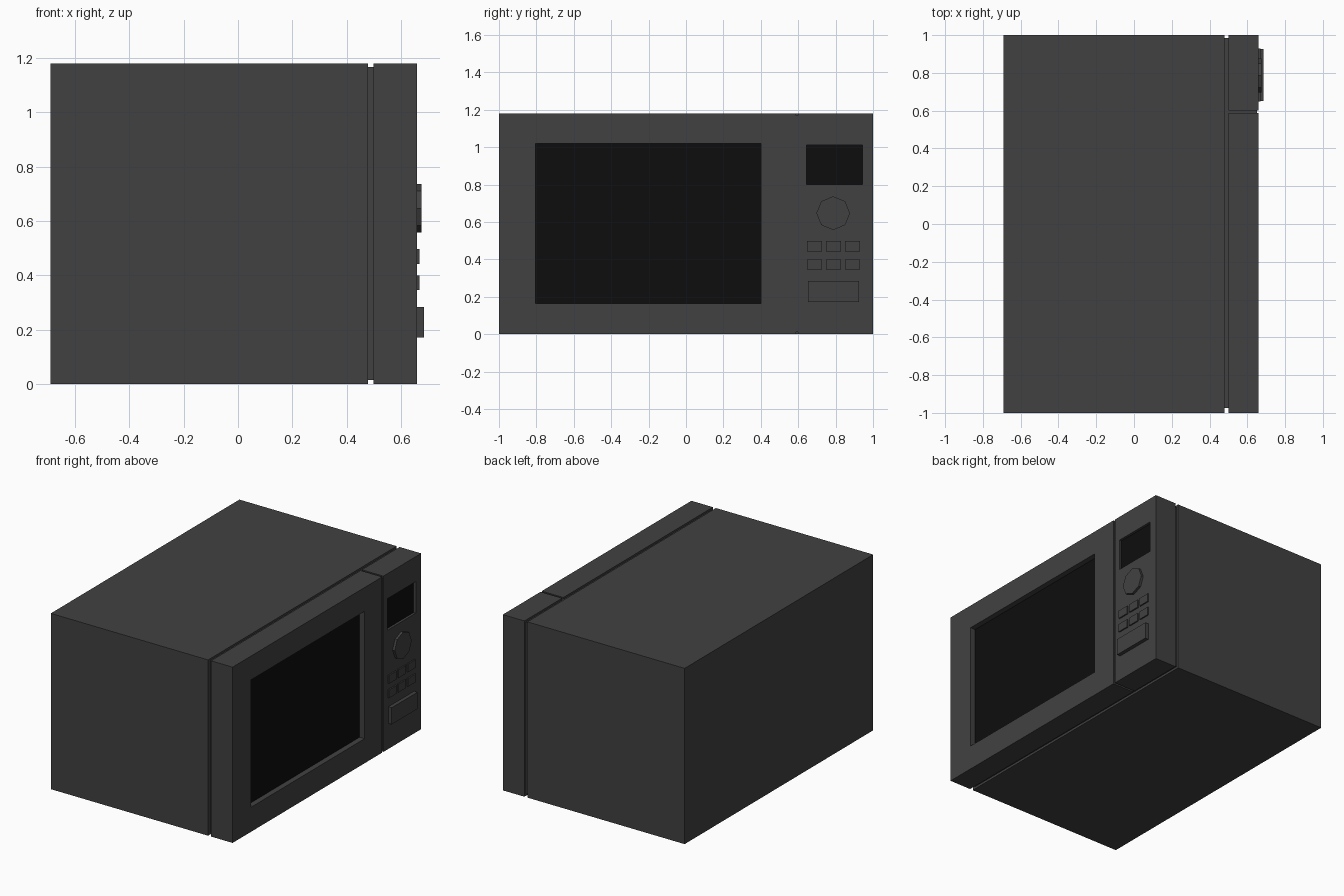
import bpy
import bmesh
import math

cube = bpy.data.objects.get("Cube")
if cube:
    bpy.data.objects.remove(cube, do_unlink=True)


def material(name, value):
    mat = bpy.data.materials.new(name)
    mat.use_nodes = True
    colour = (value, value, value, 1)
    mat.diffuse_color = colour
    mat.node_tree.nodes["Principled BSDF"].inputs["Base Color"].default_value = colour
    return mat


casing = material("charcoal casing", 0.053)
glass = material("black glass", 0.004)


def finish(name, bm):
    bmesh.ops.recalc_face_normals(bm, faces=bm.faces)
    mesh = bpy.data.meshes.new(name)
    bm.to_mesh(mesh)
    bm.free()
    mesh.materials.append(casing)
    mesh.materials.append(glass)
    obj = bpy.data.objects.new(name, mesh)
    bpy.context.collection.objects.link(obj)
    return obj


def box(name, xs, ys, zs, window=None, depth=0):
    """Box from ranges; a window (y range, z range) is sunk into its +x face."""
    bm = bmesh.new()
    bmesh.ops.create_cube(bm, size=1)
    for v in bm.verts:
        v.co = [r[0] if c < 0 else r[1] for c, r in zip(v.co, (xs, ys, zs))]
    if window:
        bm.normal_update()
        face = max(bm.faces, key=lambda f: f.calc_center_median().x)
        centre = face.calc_center_median()
        bmesh.ops.inset_individual(bm, faces=[face], thickness=0.02)
        # Place the opening, then sink its floor
        for v in face.verts:
            v.co.y = window[0][v.co.y > centre.y]
            v.co.z = window[1][v.co.z > centre.z]
        bmesh.ops.inset_individual(bm, faces=[face], thickness=0)
        for v in face.verts:
            v.co.x -= depth
        face.material_index = 1
    return finish(name, bm)


HEIGHT = 1.18
FRONT = 0.66
SEAM = 0.50

# Oven body and the recessed cores behind door and panel
box("body", (-0.69, 0.478), (-1, 1), (0, HEIGHT))
box("door_core", (0.478, SEAM), (-0.975, 0.585), (0.015, 1.167))
box("panel_core", (0.478, SEAM), (0.585, 0.985), (0.015, 1.167))

# Door with sunken window, control panel with sunken display
box("door", (SEAM, FRONT), (-1, 0.587), (0, HEIGHT),
    ((-0.805, 0.40), (0.165, 1.02)), 0.037)
box("control_panel", (SEAM, FRONT), (0.6, 1), (0, HEIGHT),
    ((0.643, 0.943), (0.80, 1.012)), 0.016)
box("door_seam", (SEAM, 0.652), (0.587, 0.6), (0.012, 1.168))

# Eight-sided knob
bm = bmesh.new()
bmesh.ops.create_cone(bm, cap_ends=True, segments=8, radius1=0.09, radius2=0.09, depth=0.02)
knob = finish("knob", bm)
knob.rotation_euler = (0, math.pi / 2, 0)
knob.location = (FRONT + 0.006, 0.787, 0.647)

# Keypad and door release
for row, z in enumerate((0.345, 0.442)):
    for col in range(3):
        y = 0.648 + col * 0.101
        box(f"button_{row}_{col}", (FRONT - 0.01, 0.669), (y, y + 0.08), (z, z + 0.055))
box("door_release", (FRONT - 0.01, 0.685), (0.652, 0.926), (0.171, 0.283))
